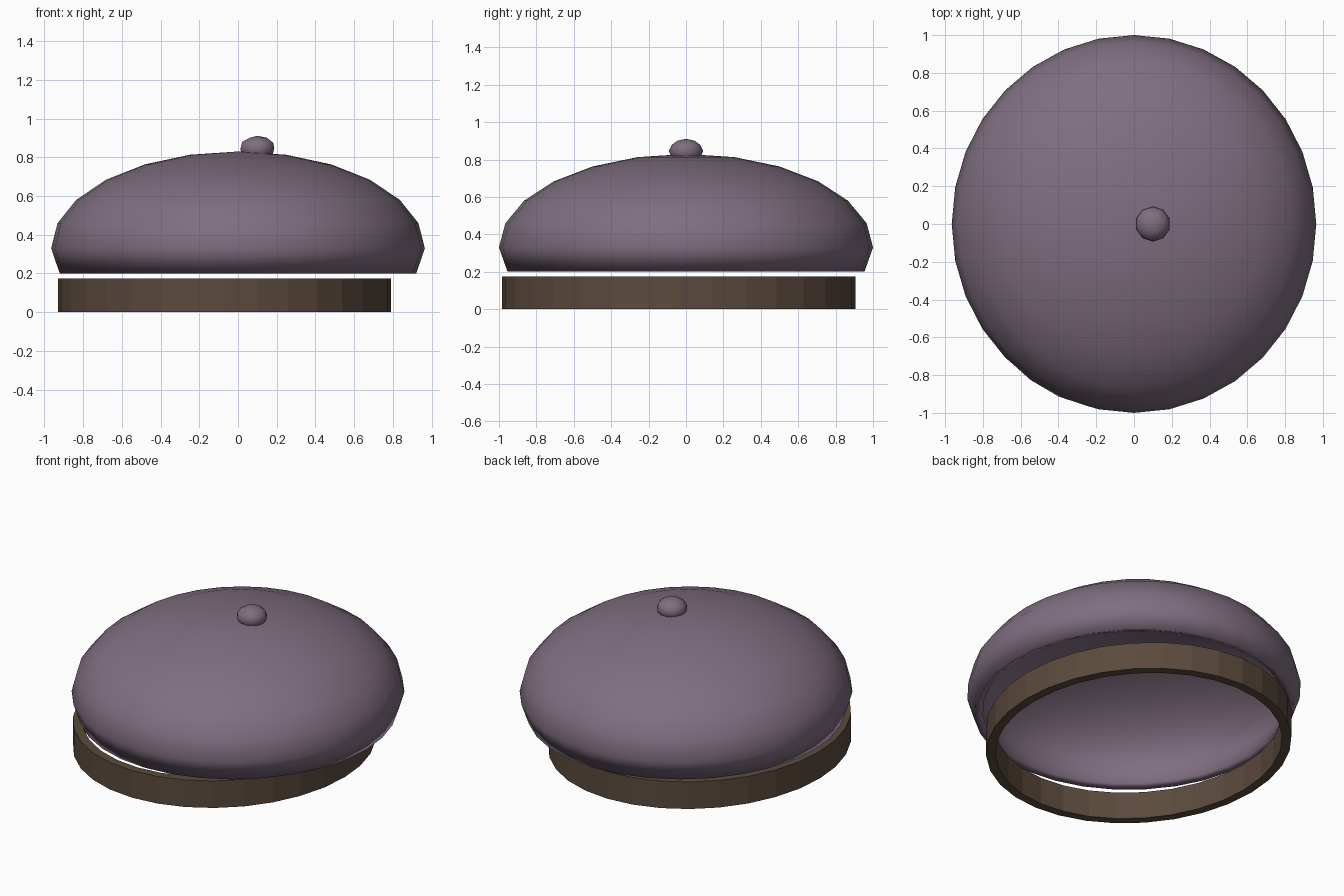
import bpy, bmesh, math

old = bpy.data.objects.get("Cube")
if old:
    bpy.data.objects.remove(old, do_unlink=True)


def material(name, rgb):
    mat = bpy.data.materials.new(name)
    mat.use_nodes = True
    mat.diffuse_color = (*rgb, 1)
    mat.node_tree.nodes["Principled BSDF"].inputs["Base Color"].default_value = (*rgb, 1)
    return mat


def add_object(name, bm, mat, smooth):
    mesh = bpy.data.meshes.new(name)
    bmesh.ops.recalc_face_normals(bm, faces=bm.faces)
    for face in bm.faces:
        face.smooth = smooth
    bm.to_mesh(mesh)
    bm.free()
    mesh.materials.append(mat)
    obj = bpy.data.objects.new(name, mesh)
    bpy.context.collection.objects.link(obj)
    return obj


def place(bm, size, centre):
    for v in bm.verts:
        v.co = [c + s * p for c, s, p in zip(centre, size, v.co)]


felt = material("dusty purple felt", (0.213, 0.156, 0.213))
leather = material("brown leather", (0.105, 0.068, 0.046))

# Puffed crown: a thick shell, open underneath, its rim drawn in a little
bm = bmesh.new()
bmesh.ops.create_uvsphere(bm, u_segments=32, v_segments=12, radius=1)
low = [v for v in bm.verts if v.co.z < -0.3]
bmesh.ops.delete(bm, geom=low, context='VERTS')
for v in bm.verts:
    if v.is_boundary:
        v.co.x *= 0.988
        v.co.y *= 0.988
place(bm, (0.965, 1.0, 0.5), (0, 0, 0.33))
crown = add_object("crown", bm, felt, True)
shell = crown.modifiers.new("shell", 'SOLIDIFY')
shell.thickness = 0.05
shell.offset = -1

# Small faceted button on top
bm = bmesh.new()
bmesh.ops.create_icosphere(bm, subdivisions=2, radius=1)
place(bm, (0.092, 0.092, 0.066), (0.1, 0, 0.845))
add_object("button", bm, felt, True)

# Headband: a faceted oval ring, offset from the crown
SIDES = 32
WALL = 0.055
bm = bmesh.new()
loops = []
for inset, z in ((0, 0), (0, 0.175), (WALL, 0.175), (WALL, 0)):
    loop = []
    for i in range(SIDES):
        a = math.tau * i / SIDES
        loop.append(bm.verts.new(((0.86 - inset) * math.cos(a) - 0.07,
                                  (0.945 - inset) * math.sin(a) - 0.04, z)))
    loops.append(loop)
for k, a in enumerate(loops):
    b = loops[(k + 1) % len(loops)]
    for i in range(SIDES):
        j = (i + 1) % SIDES
        bm.faces.new((a[i], a[j], b[j], b[i]))
add_object("headband", bm, leather, False)
